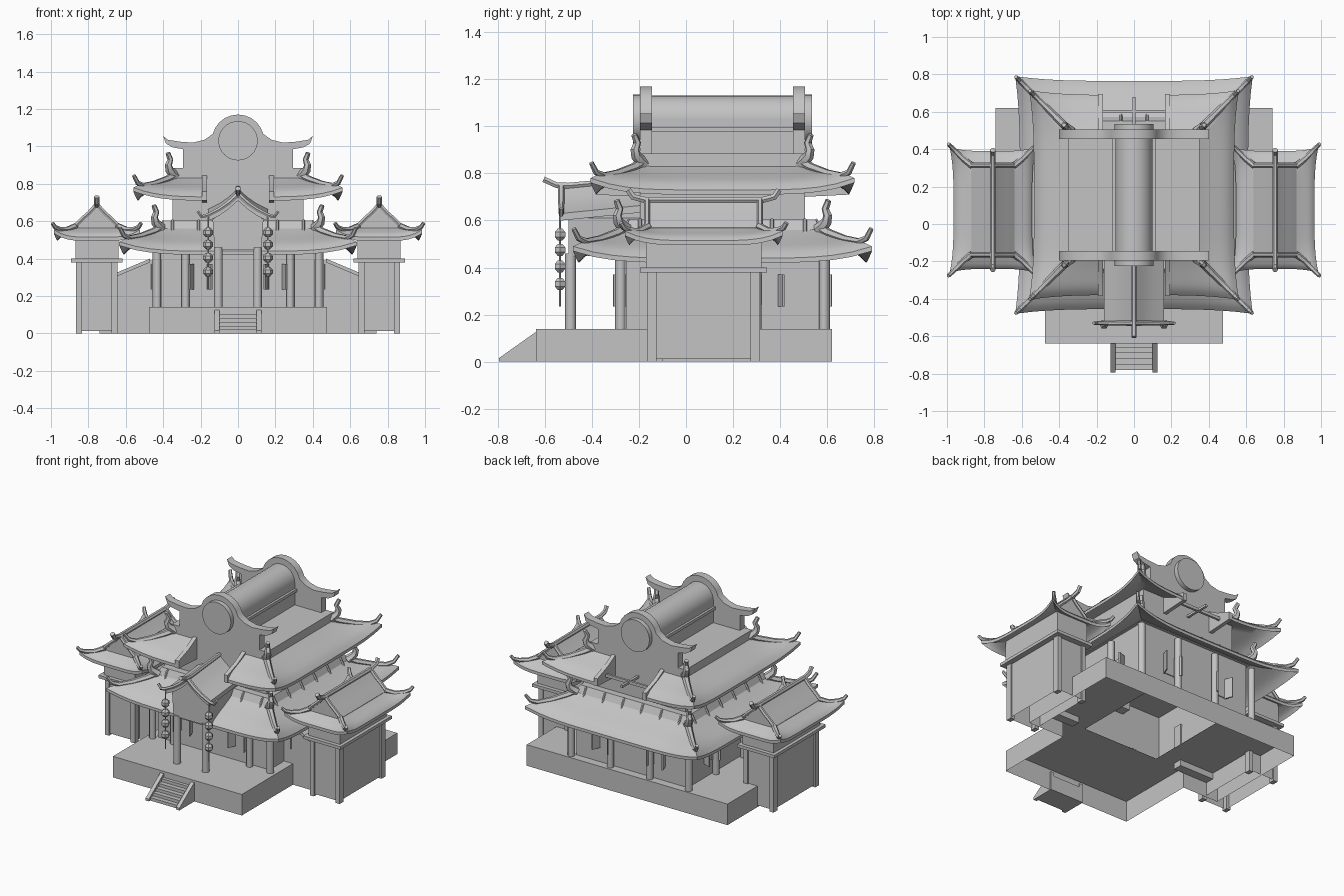
import bpy, bmesh
from math import sin, cos, pi, sqrt, radians

if "Cube" in bpy.data.objects:
    bpy.data.objects.remove(bpy.data.objects["Cube"], do_unlink=True)

GREY = (0.55, 0.55, 0.55, 1)
mat = bpy.data.materials.new("stone grey")
mat.use_nodes = True
mat.diffuse_color = GREY
mat.node_tree.nodes["Principled BSDF"].inputs["Base Color"].default_value = GREY

CY = 0.155            # centre of the main hall in y
TX, TY = 0.755, 0.075  # centre of a side tower
made = []


def finish(name, bm, fix=True):
    if fix:
        bmesh.ops.remove_doubles(bm, verts=bm.verts, dist=1e-5)
        bmesh.ops.recalc_face_normals(bm, faces=bm.faces)
    me = bpy.data.meshes.new(name)
    bm.to_mesh(me)
    bm.free()
    me.materials.append(mat)
    ob = bpy.data.objects.new(name, me)
    bpy.context.collection.objects.link(ob)
    made.append(ob)
    return ob


def prism(name, pts, axis, lo, hi, caps=True):
    """Extrude a 2D outline along an axis."""
    put = {"x": lambda a, b, c: (c, a, b), "y": lambda a, b, c: (a, c, b),
           "z": lambda a, b, c: (a, b, c)}[axis]
    bm = bmesh.new()
    rings = [[bm.verts.new(put(a, b, c)) for a, b in pts] for c in (lo, hi)]
    n = len(pts)
    for i in range(n):
        j = (i + 1) % n
        bm.faces.new((rings[0][i], rings[0][j], rings[1][j], rings[1][i]))
    if caps:
        for r in rings:
            bm.faces.new(r)
    return finish(name, bm)


def box(name, x, y, z, caps=True):
    (x0, x1), (y0, y1) = sorted(x), sorted(y)
    return prism(name, [(x0, y0), (x1, y0), (x1, y1), (x0, y1)], "z", *z, caps)


def lathe(name, rows, x, y, n=12, turn=0.0):
    bm = bmesh.new()
    rings = [[bm.verts.new((x + r * cos(turn + 2 * pi * i / n), y + r * sin(turn + 2 * pi * i / n), z))
              for i in range(n)] for r, z in rows]
    for a, b in zip(rings, rings[1:]):
        for i in range(n):
            j = (i + 1) % n
            bm.faces.new((a[i], a[j], b[j], b[i]))
    bm.faces.new(rings[0])
    bm.faces.new(rings[-1])
    return finish(name, bm)


def tube(name, pts, radius, taper=1.0):
    """Sweep a round bar along a path."""
    cu = bpy.data.curves.new(name, "CURVE")
    cu.dimensions = "3D"
    cu.bevel_depth, cu.bevel_resolution, cu.use_fill_caps = radius, 1, True
    sp = cu.splines.new("POLY")
    sp.points.add(len(pts) - 1)
    for i, p in enumerate(pts):
        sp.points[i].co = (*p, 1)
        sp.points[i].radius = 1 + (taper - 1) * i / (len(pts) - 1)
    ob = bpy.data.objects.new(name, cu)
    bpy.context.collection.objects.link(ob)
    bpy.context.view_layer.update()
    me = bpy.data.meshes.new_from_object(ob)
    bpy.data.objects.remove(ob, do_unlink=True)
    bm = bmesh.new()
    bm.from_mesh(me)
    finish(name, bm, False)


def spin(k, a, out):
    """Side k of the hall: a runs along the wall, out away from it."""
    x, y = [(a, -out), (out, a), (-a, out), (-out, -a)][k]
    return x, y + CY


def skirt(name, c, inner, outer, z0, z1, roll, lift, gap=0.0, n=8, m=10):
    """Sweeping four-sided roof with rolled eaves and raised corners; gap opens front and back."""
    bm = bmesh.new()
    loop = [(j / m, 0) for j in range(m + 1)] + [(j / m, -0.02) for j in range(m, -1, -1)]
    for side in range(4):
        al, pe = (0, 1) if side % 2 == 0 else (1, 0)
        g = gap if al == 0 else 0.0
        out = -1 if side in (0, 3) else 1
        for s in (-1, 1):
            rows = []
            for i in range(n + 1):
                row = []
                for v, dz in loop:
                    h = [inner[q] + (outer[q] - inner[q]) * v for q in (0, 1)]
                    a = g + (h[al] - g) * i / n
                    t = a / h[al]
                    flare = 0.5 * lift * v * v * t ** 4
                    p = [0, 0]
                    p[al], p[pe] = s * (a + flare), out * (h[pe] + flare)
                    z = z1 + (z0 - z1) * (1 - v) ** 1.4 - roll * v ** 7 + lift * v * v * t ** 5 + dz
                    row.append(bm.verts.new((c[0] + p[0], c[1] + p[1], z)))
                rows.append(row)
            for a, b in zip(rows, rows[1:]):
                for j in range(len(loop)):
                    q = (j + 1) % len(loop)
                    bm.faces.new((a[j], a[q], b[q], b[j]))
            if g:
                bm.faces.new(rows[0])
    finish(name, bm)


# Platform: wide back, narrow front, hollow below, open in the middle
WALL, HOLE = 0.41, 0.28
xs = [-0.74, -0.475, -HOLE, HOLE, 0.475, 0.74]
ys = [-0.638, CY - HOLE, -0.1, CY + HOLE, 0.62]
bm = bmesh.new()
for i in range(5):
    for j in range(4):
        hole = i == 2 and j in (1, 2)
        if hole or (i in (0, 4) and j < 2):
            continue
        bm.faces.new([bm.verts.new((xs[p], ys[q], 0.14))
                      for p, q in ((i, j), (i + 1, j), (i + 1, j + 1), (i, j + 1))])
bmesh.ops.remove_doubles(bm, verts=bm.verts, dist=1e-5)
rim = [e for e in bm.edges if e.is_boundary and
       max(max(abs(v.co.x), abs(v.co.y - CY)) for v in e.verts) > HOLE + 0.01]
for v in bmesh.ops.extrude_edge_only(bm, edges=rim)["geom"]:
    if isinstance(v, bmesh.types.BMVert):
        v.co.z = 0
finish("platform", bm)

# Front steps with sloping cheeks
for s in (-1, 1):
    prism("step_cheek", [(-0.63, 0.0), (-0.795, 0.0), (-0.795, 0.015), (-0.64, 0.125), (-0.63, 0.125)],
          "x", s * 0.1, s * 0.125)
for i in range(5):
    box("step", (-0.1, 0.1), (-0.63, -0.78 + 0.03 * i), (0, 0.02 * (i + 1)))

# Hall walls, windows with half-open shutters, columns
box("hall_walls", (-WALL, WALL), (CY - WALL, CY + WALL), (0.14, 0.57), caps=False)
for k in range(4):
    for s in (-1, 1):
        a, b = spin(k, s * 0.2 - 0.035, WALL - 0.001), spin(k, s * 0.2 + 0.035, WALL + 0.006)
        box("window", (a[0], b[0]), (a[1], b[1]), (0.24, 0.37))
        for e in (-1, 1):
            p = s * 0.2 + e * 0.035
            leaf = [(p, WALL), (p + e * 0.008, WALL), (p + e * 0.028, WALL + 0.052), (p + e * 0.02, WALL + 0.055)]
            prism("shutter", [spin(k, *q) for q in leaf], "z", 0.235, 0.37)
    for p in ((0.28, 0.435) if k == 0 else (0.145, 0.435)):
        for s in (-1, 1):
            lathe("column", [(0.021, 0.14), (0.021, 0.5)], *spin(k, s * p, 0.432))

# Sloping walls joining the hall to the towers
for s in (-1, 1):
    prism("link_wall", [(s * 0.4, 0.1), (s * 0.66, 0.1), (s * 0.66, 0.31), (s * 0.47, 0.39), (s * 0.4, 0.39)],
          "y", -0.1, -0.04)
    prism("link_coping", [(s * 0.66, 0.3), (s * 0.66, 0.32), (s * 0.47, 0.4), (s * 0.47, 0.38)], "y", -0.11, -0.03)

# Two main roofs and the upper storey
skirt("lower_roof", (0, CY), (0.4, 0.4), (0.61, 0.61), 0.57, 0.475, 0.035, 0.05)
skirt("upper_roof", (0, CY), (0.33, 0.33), (0.535, 0.535), 0.84, 0.765, 0.035, 0.05, gap=0.18)
lathe("roof_band", [(0.43 * sqrt(2), 0.53), (0.395 * sqrt(2), 0.605)], 0, CY, 4, pi / 4)
box("upper_storey", (-0.35, 0.35), (CY - 0.35, CY + 0.35), (0.56, 0.885))
for k in range(4):
    for i in range(6):
        a = -0.35 + 0.14 * i
        tube("band_rib", [(*spin(k, a, 0.395), 0.605), (*spin(k, a, 0.435), 0.535)], 0.008)

# Hip ridges with curled ends
CURL = [(0.41, 0.56), (0.425, 0.575), (0.442, 0.595), (0.447, 0.62), (0.437, 0.65), (0.45, 0.685)]
TIP = [(0.41, 0.57), (0.45, 0.545), (0.52, 0.52), (0.58, 0.51), (0.612, 0.525), (0.632, 0.565)]
for label, dr, dz in (("lower", 0, 0), ("upper", -0.075, 0.28)):
    for sx in (-1, 1):
        for sy in (-1, 1):
            for part, path, w in (("curl", CURL, 0.029), ("hip", TIP, 0.023)):
                tube(f"{label}_{part}", [(sx * (r + dr), CY + sy * (r + dr), z + dz) for r, z in path], w, 0.45)

# Cheeks beside the roof openings, and the rail at the back
for k in (0, 2):
    for s in (-1, 1):
        a, b = spin(k, s * 0.167, 0.34), spin(k, s * 0.193, 0.54)
        d = -1 if k == 0 else 1
        prism("roof_cheek", [(a[1], 0.7), (b[1], 0.71), (b[1], 0.76), (CY + d * 0.43, 0.8), (a[1], 0.85)],
              "x", a[0], b[0])
box("back_rail", (-0.18, 0.18), (0.595, 0.61), (0.74, 0.76))
box("back_rail_post", (-0.008, 0.008), (0.5, 0.68), (0.74, 0.755))

# Barrel crown between two winged gable plates
half = [(0.295, 0.885), (0.295, 0.985), (0.35, 0.995), (0.385, 1.015), (0.4, 1.055), (0.375, 1.035),
        (0.31, 1.025), (0.24, 1.02), (0.18, 1.035)]
half += [(0.14 * cos(radians(t)), 1.03 + 0.14 * sin(radians(t))) for t in range(15, 90, 15)]
plate = half + [(0, 1.17)] + [(-x, z) for x, z in reversed(half)]
ring = [(cos(i * pi / 16), sin(i * pi / 16)) for i in range(32)]
prism("barrel_roof", [(0.1 * a, 1.03 + 0.1 * b) for a, b in ring], "y", CY - 0.32, CY + 0.32)
box("barrel_base", (-0.1, 0.1), (CY - 0.32, CY + 0.32), (0.885, 1.03))
box("barrel_ledge", (-0.115, 0.115), (CY - 0.32, CY + 0.32), (0.975, 0.995))
for s in (-1, 1):
    prism("gable_plate", plate, "y", CY + s * 0.3, CY + s * 0.35)
    prism("gable_disc", [(0.105 * a, 1.03 + 0.105 * b) for a, b in ring], "y", CY + s * 0.34, CY + s * 0.38)

# Entrance porch with a small curved gable roof rising towards the hall
slope = [(0.0, 0.74), (0.05, 0.695), (0.1, 0.66), (0.16, 0.63)]
top = [(-x, z) for x, z in reversed(slope[1:])] + slope
roof = prism("porch_roof", top + [(x, z - 0.03) for x, z in reversed(top)], "y", -0.53, -0.19)
for v in roof.data.vertices:
    v.co.z += 0.1 * (v.co.y + 0.53)
prism("porch_gable", [(x * 0.85, z - 0.02) for x, z in top] + [(0.125, 0.45), (-0.125, 0.45)], "y", -0.5, -0.19)
tube("porch_ridge", [(0, -0.605, 0.775), (0, -0.55, 0.75), (0, -0.5, 0.748), (0, -0.19, 0.777)], 0.014)
for s in (-1, 1):
    trim = slope + [(0.195, 0.622), (0.215, 0.65)]
    tube("porch_trim", [(s * x, -0.53, z + 0.003) for x, z in trim], 0.015, 0.6)
    lathe("porch_column", [(0.023, 0.14), (0.023, 0.46)], s * 0.105, -0.49)
    # Hanging lantern string
    lathe("lantern_string", [(0.004, 0.235), (0.004, 0.64)], s * 0.16, -0.535, 6)
    for z in (0.33, 0.405, 0.475, 0.54):
        lathe("lantern", [(0.012, z - 0.025), (0.026, z - 0.01), (0.026, z + 0.01), (0.012, z + 0.025)],
              s * 0.16, -0.535, 6)

# Side towers
gable = [(0.0, 0.685), (0.04, 0.64), (0.075, 0.61), (0.115, 0.57), (0.115, 0.5)]
gable += [(-x, z) for x, z in reversed(gable[1:])]
for s in (-1, 1):
    cx = s * TX
    box("tower_wall", (cx - 0.1, cx + 0.1), (TY - 0.23, TY + 0.23), (0.012, 0.39), caps=False)
    box("tower_cornice", (cx - 0.137, cx + 0.137), (TY - 0.27, TY + 0.27), (0.38, 0.4))
    box("tower_top", (cx - 0.115, cx + 0.115), (TY - 0.245, TY + 0.245), (0.4, 0.53))
    prism("tower_gable_roof", [(cx + x, z) for x, z in gable], "y", TY - 0.24, TY + 0.24)
    skirt("tower_skirt_roof", (cx, TY), (0.1, 0.22), (0.21, 0.315), 0.575, 0.535, 0.02, 0.04)
    ridge = [(0.32, 0.73), (0.3, 0.7), (0.25, 0.687), (-0.25, 0.687), (-0.3, 0.7), (-0.32, 0.73)]
    tube("tower_ridge", [(cx, TY + y, z) for y, z in ridge], 0.015)
    for ex in (-1, 1):
        for ey in (-1, 1):
            box("tower_pilaster", (cx + ex * 0.08, cx + ex * 0.11), (TY + ey * 0.2, TY + ey * 0.24), (0, 0.38))
            tube("tower_verge", [(cx + ex * x, TY + ey * 0.24, z + 0.005) for x, z in gable[:4]], 0.013)
            path = [(0.11, 0.235, 0.575), (0.16, 0.275, 0.555), (0.2, 0.315, 0.558), (0.225, 0.34, 0.57),
                    (0.237, 0.352, 0.59)]
            tube("tower_hip", [(cx + ex * x, TY + ey * y, z) for x, y, z in path], 0.017, 0.6)

# Smooth shading with kept edges
for ob in bpy.context.selected_objects:
    ob.select_set(False)
for ob in made:
    ob.select_set(True)
bpy.context.view_layer.objects.active = made[0]
bpy.ops.object.shade_smooth_by_angle(angle=radians(35))
